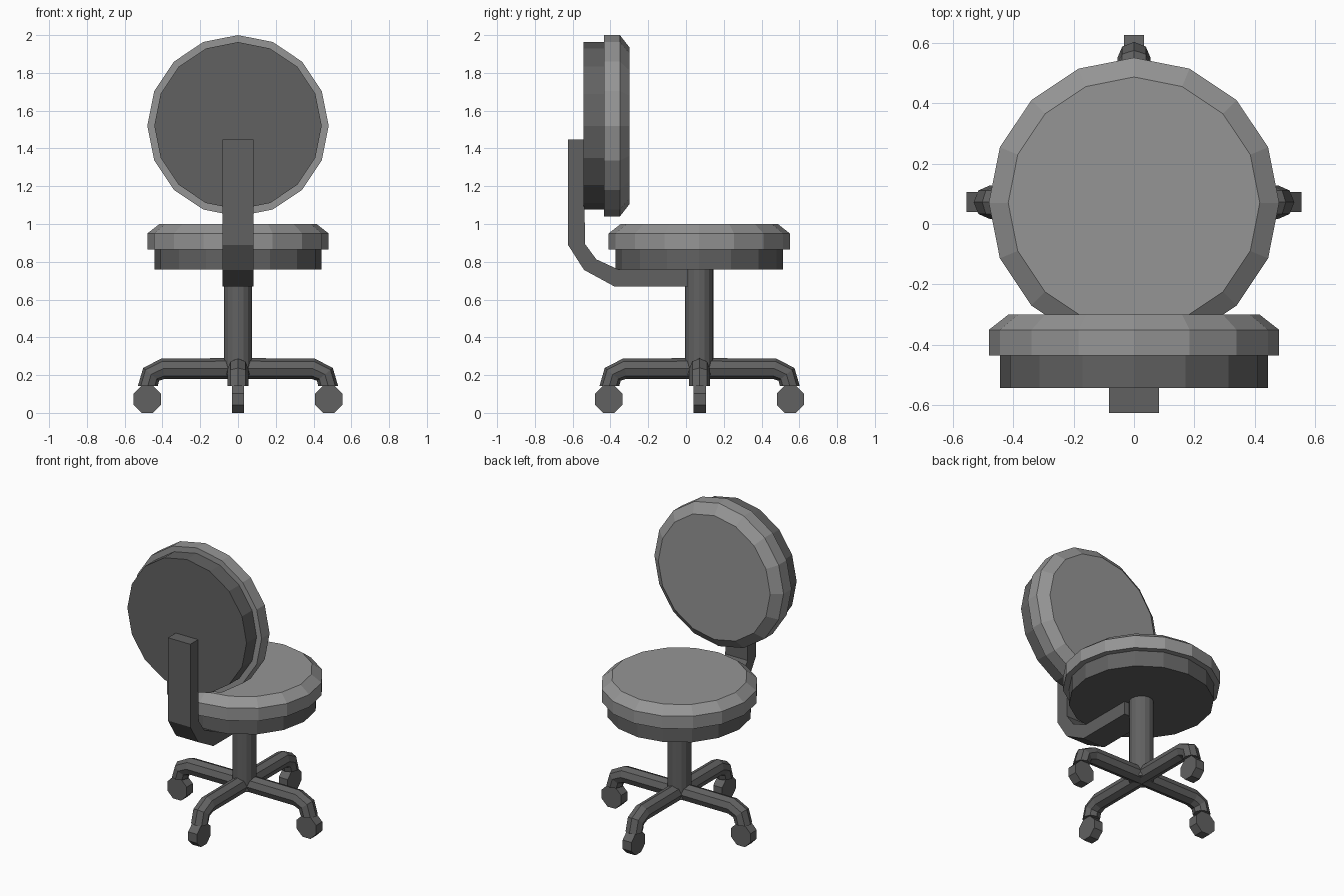
import bpy, bmesh
from math import cos, sin, pi, radians
from mathutils import Vector, Matrix

if "Cube" in bpy.data.objects:
    bpy.data.objects.remove(bpy.data.objects["Cube"])

CY = 0.07  # y of the chair's central axis


def grey(name, v):
    mat = bpy.data.materials.new(name)
    mat.diffuse_color = (v, v, v, 1)
    mat.use_nodes = True
    mat.node_tree.nodes["Principled BSDF"].inputs["Base Color"].default_value = mat.diffuse_color
    return mat


FABRIC = grey("grey_fabric", 0.30)
PLASTIC = grey("dark_plastic", 0.12)


def loft(name, rings, matrix=None, mat=PLASTIC):
    """Skin a list of equal-length point rings and cap both ends."""
    bm = bmesh.new()
    rows = [[bm.verts.new(p) for p in ring] for ring in rings]
    n = len(rows[0])
    for a, b in zip(rows, rows[1:]):
        for i in range(n):
            j = (i + 1) % n
            bm.faces.new((a[i], a[j], b[j], b[i]))
    bm.faces.new(rows[0])
    bm.faces.new(rows[-1])
    if matrix is not None:
        bm.transform(matrix)
    bmesh.ops.recalc_face_normals(bm, faces=bm.faces)
    mesh = bpy.data.meshes.new(name)
    bm.to_mesh(mesh)
    bm.free()
    mesh.materials.append(mat)
    obj = bpy.data.objects.new(name, mesh)
    bpy.context.collection.objects.link(obj)
    return obj


def lathe(name, profile, sides, matrix, phase=0.0, mat=PLASTIC):
    angles = [2 * pi * (i + phase) / sides for i in range(sides)]
    return loft(name, [[(r * cos(a), r * sin(a), z) for a in angles]
                       for r, z in profile], matrix, mat)


# Round cushions: hard shell plus bevelled pad
shell = [(0.443, 0.0), (0.443, 0.11)]
pad = [(0.48, 0.107), (0.48, 0.192), (0.416, 0.242)]
seat_at = Matrix.Translation((0, CY, 0.758))
back_at = Matrix.Translation((0, -0.542, 1.52)) @ Matrix.Rotation(radians(-90), 4, 'X')
for part, at in (("seat", seat_at), ("backrest", back_at)):
    lathe(part + "_shell", shell, 16, at)
    lathe(part + "_pad", pad, 16, at, mat=FABRIC)

# Bent bar joining seat and backrest
outer = [(-0.625, 1.447), (-0.625, 0.89), (-0.54, 0.757), (-0.38, 0.67), (0.01, 0.67)]
inner = [(-0.54, 1.447), (-0.535, 0.895), (-0.475, 0.813), (-0.36, 0.76), (0.01, 0.76)]
W = 0.083
loft("back_support_bar", [[(-W, *o), (W, *o), (W, *i), (-W, *i)]
                          for o, i in zip(outer, inner)])

# Central column
lathe("column", [(0.075, 0.2), (0.075, 0.76)], 16, Matrix.Translation((0, CY, 0)))

# Star base: octagonal bent legs with octagonal casters
leg_top = [(0.0, 0.29), (0.405, 0.288), (0.502, 0.238), (0.53, 0.143)]
leg_bottom = [(0.0, 0.18), (0.388, 0.18), (0.418, 0.17), (0.425, 0.143)]
leg_rings = []
for t, b in zip(leg_top, leg_bottom):
    top, bottom = Vector((t[0], 0, t[1])), Vector((b[0], 0, b[1]))
    mid, half = (top + bottom) / 2, (top - bottom) / 2
    leg_rings.append([mid + half * cos(k * pi / 4) + Vector((0, 0.055 * sin(k * pi / 4), 0))
                      for k in range(8)])

for k, side in enumerate(("right", "back", "left", "front")):
    at = Matrix.Translation((0, CY + 0.002, 0)) @ Matrix.Rotation(k * pi / 2, 4, 'Z')
    loft("leg_" + side, leg_rings, at)
    wheel_at = at @ Matrix.Translation((0.481, 0, 0.072)) @ Matrix.Rotation(pi / 2, 4, 'X')
    lathe("caster_" + side, [(0.078, -0.033), (0.078, 0.033)], 8, wheel_at, phase=0.5)
